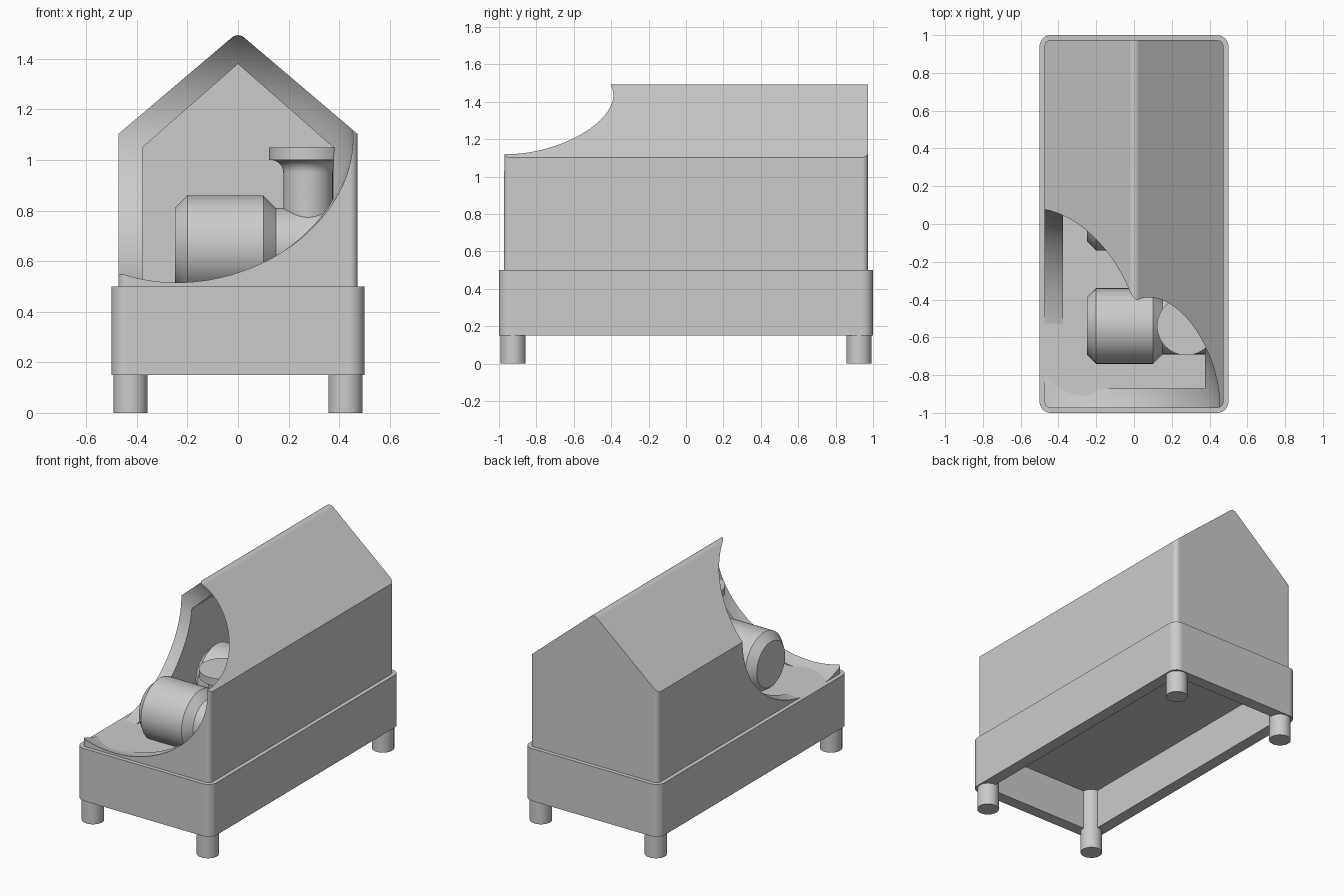
import bpy, bmesh, math
from mathutils import Vector, Matrix

if "Cube" in bpy.data.objects:
    bpy.data.objects.remove(bpy.data.objects["Cube"])

def finish(name, bm, angle=30):
    bmesh.ops.recalc_face_normals(bm, faces=bm.faces)
    me = bpy.data.meshes.new(name)
    bm.to_mesh(me)
    bm.free()
    ob = bpy.data.objects.new(name, me)
    bpy.context.collection.objects.link(ob)
    smooth(ob, angle)
    return ob

def smooth(ob, angle=30):
    bpy.ops.object.select_all(action='DESELECT')
    ob.select_set(True)
    bpy.context.view_layer.objects.active = ob
    bpy.ops.object.shade_smooth_by_angle(angle=math.radians(angle))

def prism(name, outline, y, bevel=0, ridge=False):
    """Extrude an (x, z) outline from -y to y, rounding upright edges and the ridge."""
    bm = bmesh.new()
    front = [bm.verts.new((x, -y, z)) for x, z in outline]
    back = [bm.verts.new((x, y, z)) for x, z in outline]
    bm.faces.new(front)
    bm.faces.new(back[::-1])
    n = len(outline)
    for i in range(n):
        j = (i + 1) % n
        bm.faces.new((front[j], front[i], back[i], back[j]))
    if bevel:
        edges = []
        for e in bm.edges:
            a, b = (v.co for v in e.verts)
            upright = abs(a.x - b.x) < 1e-5 and abs(a.y - b.y) < 1e-5
            top = ridge and abs(a.x) < 1e-5 and abs(b.x) < 1e-5
            if upright or top:
                edges.append(e)
        bmesh.ops.bevel(bm, geom=edges, offset=bevel, segments=8, profile=0.5, affect='EDGES')
    return finish(name, bm)

def box(x, z0, z1):
    return [(-x, z0), (x, z0), (x, z1), (-x, z1)]

def gable(x, z0, eave, peak):
    return [(-x, z0), (x, z0), (x, eave), (0, peak), (-x, eave)]

def lathe(name, profile, matrix, n=64):
    """Spin a (radius, height) profile around z, then place it with the matrix."""
    bm = bmesh.new()
    vs = [bm.verts.new((r, 0, h)) for r, h in profile]
    es = [bm.edges.new(p) for p in zip(vs, vs[1:])]
    bmesh.ops.spin(bm, geom=vs + es, cent=(0, 0, 0), axis=(0, 0, 1),
                   angle=2 * math.pi, steps=n, use_duplicate=False)
    bmesh.ops.remove_doubles(bm, verts=bm.verts, dist=1e-5)
    bm.transform(matrix)
    return finish(name, bm)

def volume(me):
    bm = bmesh.new()
    bm.from_mesh(me)
    v = abs(bm.calc_volume())
    bm.free()
    return v

def cut(ob, cutter):
    """Subtract the cutter, trying the next solver if one leaves the part unchanged."""
    cutter.hide_render = True
    before = volume(ob.data)
    for solver in ('EXACT', 'MANIFOLD', 'FLOAT'):
        m = ob.modifiers.new('cut', 'BOOLEAN')
        m.operation, m.solver, m.object = 'DIFFERENCE', solver, cutter
        bpy.context.view_layer.update()
        dg = bpy.context.evaluated_depsgraph_get()
        me = bpy.data.meshes.new_from_object(ob.evaluated_get(dg))
        ob.modifiers.remove(m)
        if 0.1 * before < volume(me) < 0.98 * before:
            ob.data = me
            break
    bpy.data.objects.remove(cutter)
    smooth(ob)

def even_shading(ob):
    m = ob.modifiers.new('even_shading', 'WEIGHTED_NORMAL')
    m.keep_sharp = True

# Base: rounded box, hollow from below
base = prism('base', box(0.5, 0.15, 0.5), 1.0, 0.06)
cut(base, prism('base_hollow', box(0.42, 0.0, 0.42), 0.92))
even_shading(base)

# Feet, running up into the hollow
for sx in (-1, 1):
    for sy in (-1, 1):
        lathe('foot', [(0, 0), (0.068, 0), (0.068, 0.44), (0, 0.44)],
              Matrix.Translation((sx * 0.425, sy * 0.925, 0)), 40)

# Gabled housing, hollow inside
house = prism('housing', gable(0.473, 0.49, 1.103, 1.505), 0.973, 0.03, True)
cut(house, prism('housing_hollow', gable(0.377, 0.4, 1.05, 1.38), 0.87))

# Cutaway at the front left corner: a leaning, diagonal ellipsoid
bm = bmesh.new()
bmesh.ops.create_uvsphere(bm, u_segments=128, v_segments=64, radius=1)
for v in bm.verts:
    a, b, c = v.co
    s, p, h = 0.572 * a, 0.888 * b, 0.549 * c + 0.086 * a
    v.co = Vector((-0.292 + (s + p) / math.sqrt(2),
                   -0.657 + (s - p) / math.sqrt(2), 1.037 + h))
cut(house, finish('cutaway', bm))
even_shading(house)

# Row of pumps: chamfered motor with wide pipe, and a flanged riser
motor = [(0, -0.25), (0.15, -0.25), (0.2, -0.2), (0.2, 0.1),
         (0.15, 0.15), (0.15, 0.4), (0, 0.4)]
flare = [(0.147 - 0.049 * math.cos(t), 0.951 + 0.049 * math.sin(t))
         for t in (math.pi / 2 * i / 8 for i in range(9))]
riser = [(0, 0.66), (0.098, 0.66)] + flare + [(0.155, 1.0), (0.155, 1.05), (0, 1.05)]
for y in (-0.54, 0.06, 0.66):
    lathe('pump_motor', motor,
          Matrix.Translation((0, y, 0.66)) @ Matrix.Rotation(math.pi / 2, 4, 'Y'))
    lathe('pump_riser', riser, Matrix.Translation((0.277, y, 0)))
